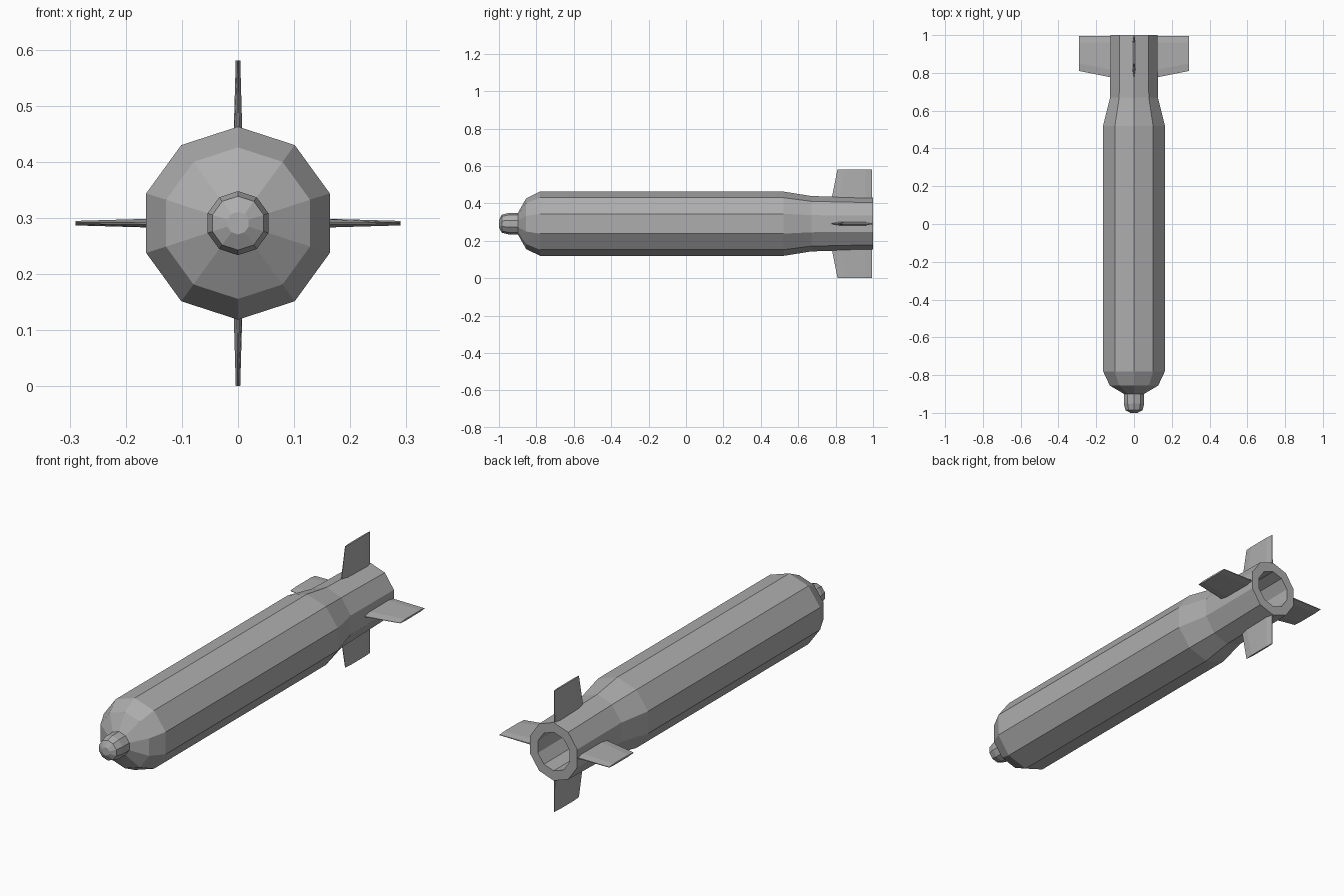
import bpy, bmesh, math
from mathutils import Matrix, Vector

cube = bpy.data.objects.get("Cube")
if cube:
    bpy.data.objects.remove(cube, do_unlink=True)

AXIS_Z = 0.291

metal = bpy.data.materials.new("plain_grey")
metal.use_nodes = True
GREY = (0.42, 0.42, 0.42, 1)
metal.diffuse_color = GREY
metal.node_tree.nodes["Principled BSDF"].inputs["Base Color"].default_value = GREY


def finish(name, bm):
    bmesh.ops.recalc_face_normals(bm, faces=bm.faces[:])
    mesh = bpy.data.meshes.new(name)
    bm.to_mesh(mesh)
    bm.free()
    mesh.materials.append(metal)
    obj = bpy.data.objects.new(name, mesh)
    obj.location.z = AXIS_Z
    bpy.context.collection.objects.link(obj)
    return obj


def loft(name, stations, sides=10):
    """Skin rings of (y, x radius, z radius) and cap both ends."""
    bm = bmesh.new()
    rings = []
    for y, rx, rz in stations:
        angles = [2 * math.pi * i / sides for i in range(sides)]
        rings.append([bm.verts.new((rx * math.sin(a), y, rz * math.cos(a))) for a in angles])
    for a, b in zip(rings, rings[1:]):
        for i in range(sides):
            j = (i + 1) % sides
            bm.faces.new((a[i], a[j], b[j], b[i]))
    bm.faces.new(rings[0])
    bm.faces.new(rings[-1])
    return finish(name, bm)


# Hull with rounded shoulder, tapered tail and hollow rear opening
loft("hull", [(-0.90, 0.055, 0.055), (-0.855, 0.135, 0.135), (-0.78, 0.172, 0.172),
              (0.52, 0.172, 0.172), (0.67, 0.133, 0.148), (1.0, 0.131, 0.139),
              (1.0, 0.088, 0.092), (0.80, 0.088, 0.092)])

# Nose fuze
loft("nose_fuze", [(-0.89, 0.057, 0.057), (-0.95, 0.057, 0.057),
                   (-0.985, 0.048, 0.048), (-1.0, 0.02, 0.02)])

# Four swept fins, thin at the tip and bevelled at leading and trailing edges
for k, side in enumerate(("top", "left", "bottom", "right")):
    bm = bmesh.new()
    loops = []
    for r, front, half in ((0.115, 0.775, 0.009), (0.29, 0.81, 0.004)):
        section = [(front, 0.2), (front + 0.04, 1), (0.96, 1), (0.995, 0.3)]
        outline = [(y, t * half) for y, t in section]
        outline += [(y, -t) for y, t in reversed(outline)]
        loops.append([bm.verts.new((t, y, r)) for y, t in outline])
    n = len(loops[0])
    for i in range(n):
        j = (i + 1) % n
        bm.faces.new((loops[0][i], loops[0][j], loops[1][j], loops[1][i]))
    for ring in loops:
        bm.faces.new(ring)
    bm.transform(Matrix.Rotation(k * math.pi / 2, 4, "Y"))
    finish(side + "_fin", bm)
